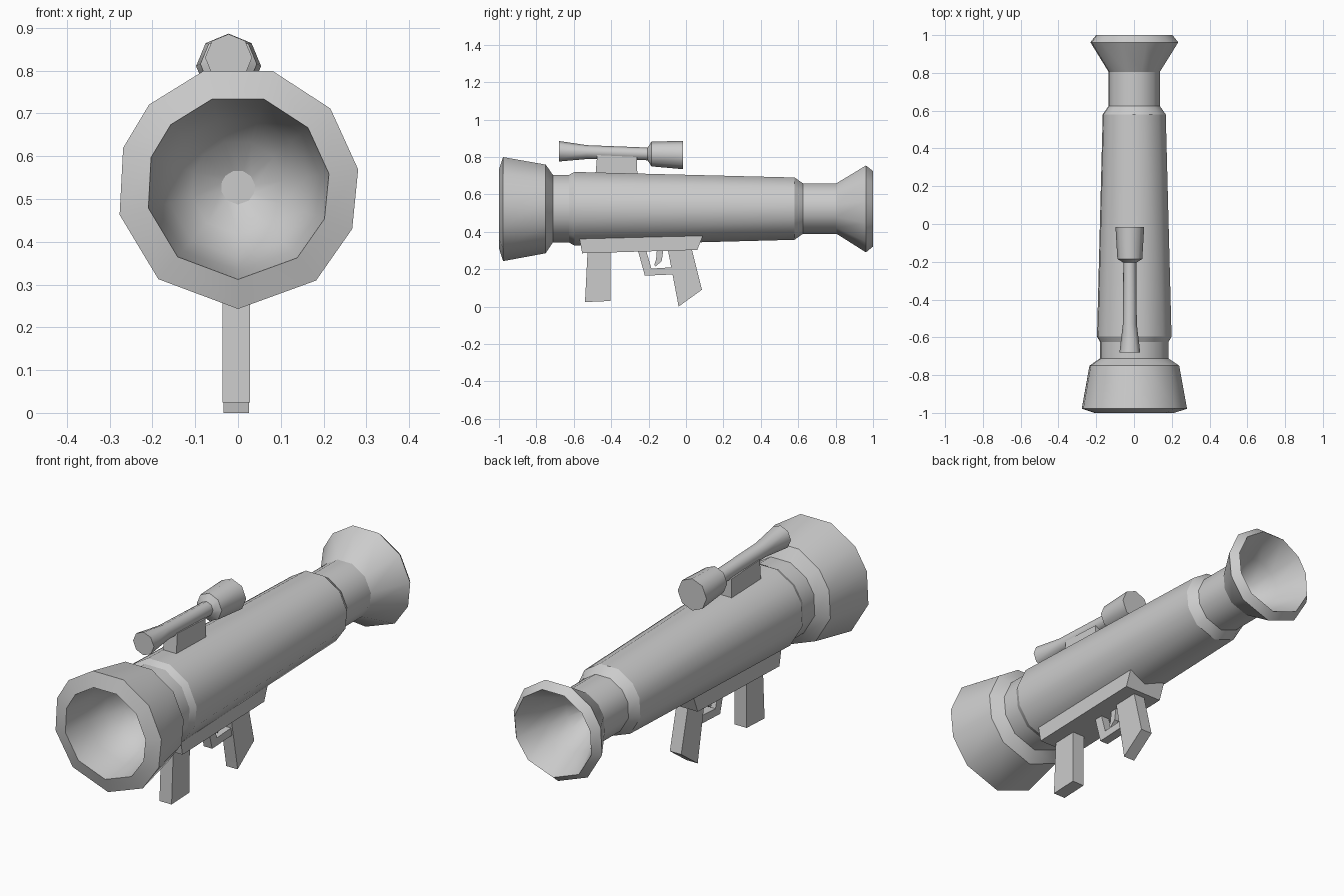
import bpy, bmesh
from math import sin, cos, radians

if "Cube" in bpy.data.objects:
    bpy.data.objects.remove(bpy.data.objects["Cube"])


def finish(bm, name):
    bmesh.ops.recalc_face_normals(bm, faces=bm.faces[:])
    mesh = bpy.data.meshes.new(name)
    bm.to_mesh(mesh)
    bm.free()
    obj = bpy.data.objects.new(name, mesh)
    bpy.context.collection.objects.link(obj)
    return obj


def lathe(name, profile, angles, cx, axis_z, soft=()):
    """Rings (y, radius) along y, smooth around and crisp between rings not in soft."""
    bm = bmesh.new()
    rings = []
    for y, r in profile:
        rings.append([bm.verts.new((cx + r * sin(radians(a)), y,
                                    axis_z(y) - r * cos(radians(a)))) for a in angles])
    n = len(angles)
    for a, b in zip(rings, rings[1:]):
        for i in range(n):
            j = (i + 1) % n
            bm.faces.new((a[i], a[j], b[j], b[i])).smooth = True
    for ring in (rings[0], rings[-1]):
        bm.faces.new(ring)
    for k, ring in enumerate(rings):
        if k not in soft:
            for i in range(n):
                bm.edges.get((ring[i], ring[(i + 1) % n])).smooth = False
    return finish(bm, name)


def plate(name, outline, half_width, cx=-0.004):
    """Side outline (y, z) extruded across x."""
    bm = bmesh.new()
    sides = [[bm.verts.new((cx + s * half_width, y, z)) for y, z in outline] for s in (-1, 1)]
    for side in sides:
        bm.faces.new(side)
    n = len(outline)
    for i in range(n):
        j = (i + 1) % n
        bm.faces.new((sides[0][i], sides[0][j], sides[1][j], sides[1][i]))
    return finish(bm, name)


# Launch tube: hollow muzzle, stepped body and hollow rear bell
tube_angles = (0, 40, 70, 98.5, 130.5, 163.5, 196.5, 227, 251, 283, 319)
tube = [(-0.66, 0.04), (-0.70, 0.11), (-0.77, 0.165), (-0.86, 0.195), (-1.0, 0.215),
        (-0.978, 0.284), (-0.75, 0.242), (-0.712, 0.185), (-0.625, 0.185), (-0.595, 0.201),
        (0.58, 0.17), (0.625, 0.138), (0.805, 0.138), (0.962, 0.237), (1.0, 0.206),
        (0.86, 0.14), (0.76, 0.10), (0.70, 0.04)]
lathe("launch_tube", tube, tube_angles, 0, lambda y: 0.527, soft=(0, 1, 2, 3, 15, 16, 17))

# Sighting scope, tilted slightly down to the rear
scope = [(-0.68, 0.055), (-0.53, 0.037), (-0.205, 0.034), (-0.185, 0.066), (-0.015, 0.076)]
lathe("scope", scope, range(0, 360, 45), -0.022, lambda y: 0.81 - 0.03 * y, soft=(1,))
plate("scope_mount", [(-0.485, 0.69), (-0.26, 0.69), (-0.262, 0.80), (-0.475, 0.81)], 0.035, -0.022)

# Under-rail and grips
plate("under_rail", [(-0.57, 0.364), (-0.555, 0.285), (0.06, 0.303), (0.09, 0.378)], 0.10)
plate("front_grip", [(-0.525, 0.32), (-0.54, 0.024), (-0.405, 0.03), (-0.402, 0.32)], 0.032)
plate("rear_grip", [(-0.10, 0.32), (-0.045, 0.03), (-0.04, 0.0), (0.085, 0.09), (0.028, 0.32)], 0.03)

# Trigger and guard
plate("trigger_guard", [(-0.26, 0.31), (-0.22, 0.165), (-0.065, 0.172), (-0.075, 0.21),
                        (-0.185, 0.203), (-0.216, 0.31)], 0.022)
plate("trigger", [(-0.155, 0.31), (-0.16, 0.25), (-0.17, 0.222), (-0.162, 0.215),
                  (-0.13, 0.243), (-0.12, 0.31)], 0.011)
